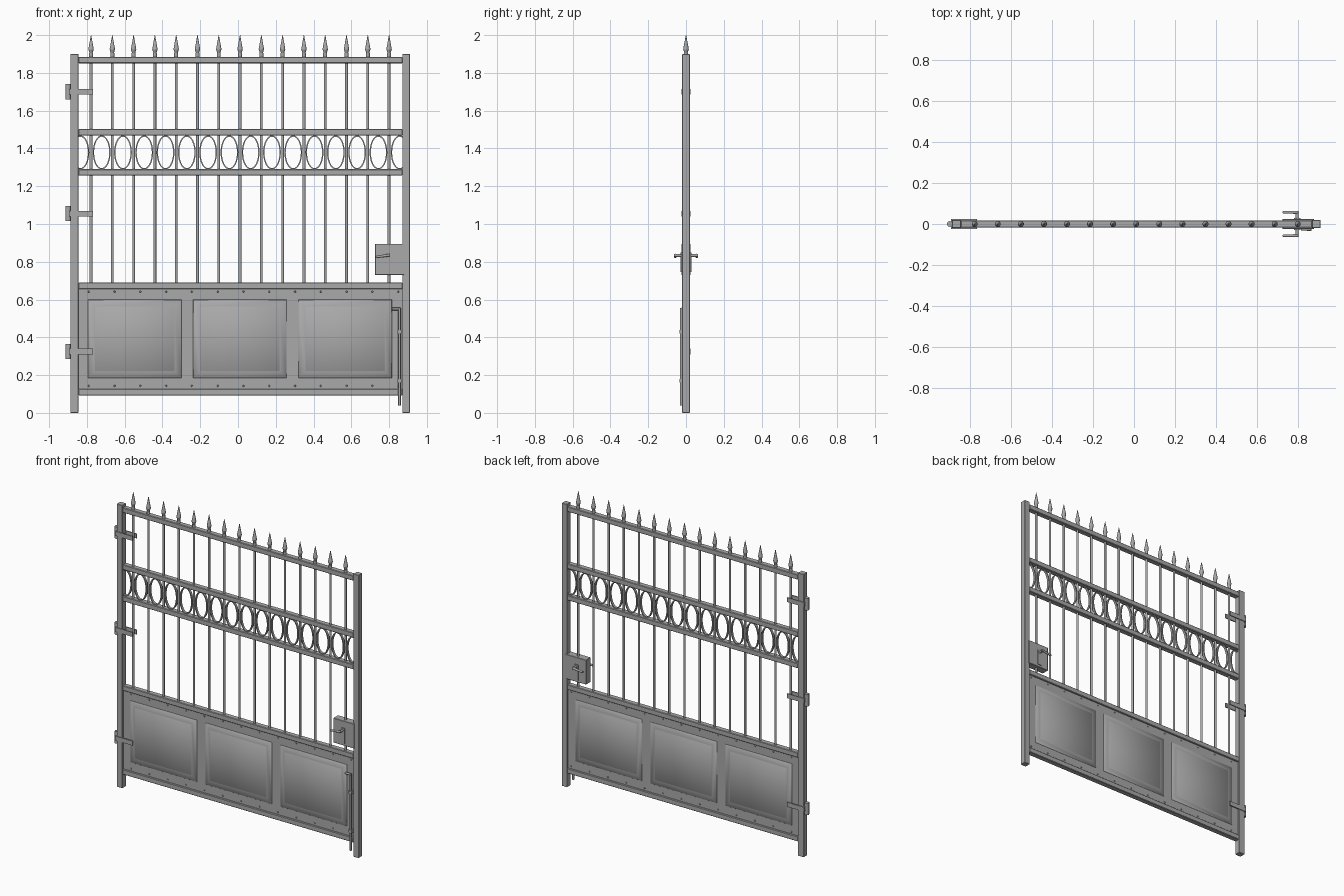
import bpy, bmesh, math
from mathutils import Matrix, Vector

if "Cube" in bpy.data.objects:
    bpy.data.objects.remove(bpy.data.objects["Cube"], do_unlink=True)

steel = bpy.data.materials.new("grey_steel")
steel.use_nodes = True
GREY = (0.4, 0.4, 0.4, 1)
steel.diffuse_color = GREY
steel.node_tree.nodes["Principled BSDF"].inputs["Base Color"].default_value = GREY


def finish(name, bm, smooth=None):
    bmesh.ops.recalc_face_normals(bm, faces=bm.faces)
    mesh = bpy.data.meshes.new(name)
    bm.to_mesh(mesh)
    bm.free()
    mesh.materials.append(steel)
    ob = bpy.data.objects.new(name, mesh)
    bpy.context.collection.objects.link(ob)
    if smooth:
        bpy.ops.object.select_all(action="DESELECT")
        ob.select_set(True)
        bpy.context.view_layer.objects.active = ob
        bpy.ops.object.shade_smooth_by_angle(angle=math.radians(smooth))
    return ob


def add_box(bm, x0, x1, y0, y1, z0, z1):
    m = Matrix.Translation(((x0 + x1) / 2, (y0 + y1) / 2, (z0 + z1) / 2))
    m = m @ Matrix.Diagonal((x1 - x0, y1 - y0, z1 - z0, 1))
    bmesh.ops.create_cube(bm, size=1, matrix=m)


def box(name, *dims, bevel=0.0):
    bm = bmesh.new()
    add_box(bm, *dims)
    if bevel:
        bmesh.ops.bevel(bm, geom=bm.edges[:], offset=bevel, segments=1, affect="EDGES")
    return finish(name, bm)


def add_rod(bm, a, b, r, r2=None, sides=10):
    a, b = Vector(a), Vector(b)
    d = b - a
    m = Matrix.Translation((a + b) / 2) @ d.to_track_quat("Z", "Y").to_matrix().to_4x4()
    bmesh.ops.create_cone(bm, cap_ends=True, segments=sides, radius1=r,
                          radius2=r if r2 is None else r2, depth=d.length, matrix=m)


# Posts and rails
LEFT, RIGHT = -0.845, 0.87
box("hinge_post", -0.888, LEFT, -0.02, 0.02, 0, 1.9, bevel=0.002)
box("latch_post", RIGHT, 0.91, -0.02, 0.02, 0, 1.9, bevel=0.002)
for name, z in (("bottom_rail", 0.11), ("panel_rail", 0.673), ("lower_ring_rail", 1.273),
                ("upper_ring_rail", 1.485), ("top_rail", 1.868)):
    box(name, LEFT, RIGHT, -0.018, 0.018, z - 0.017, z + 0.017, bevel=0.003)

# Upright bars with spear heads
BARS, PITCH, FIRST = 15, 0.1127, -0.778
bars, spears = bmesh.new(), bmesh.new()
for i in range(BARS):
    x = FIRST + i * PITCH
    add_rod(bars, (x, 0, 0.68), (x, 0, 1.9), 0.0075)
    add_rod(spears, (x, 0, 1.88), (x, 0, 1.905), 0.011)
    add_rod(spears, (x, 0, 1.9), (x, 0, 1.925), 0.007, 0.015)
    add_rod(spears, (x, 0, 1.925), (x, 0, 2.0), 0.015, 0.001)
finish("upright_bars", bars, 40)
finish("spear_heads", spears, 40)

# Oval rings between the two ring rails
rings = bmesh.new()
STEPS = 32
for i in range(BARS + 1):
    cx = FIRST + (i - 0.5) * PITCH
    loops = []
    for s in range(STEPS):
        a = 2 * math.pi * s / STEPS
        c, sn = math.cos(a), math.sin(a)
        loops.append([rings.verts.new((cx + c * (0.040 + dr), y, 1.379 + sn * (0.083 + dr)))
                      for dr, y in ((0, -0.008), (0.007, -0.008), (0.007, 0.008), (0, 0.008))])
    for s in range(STEPS):
        p, q = loops[s], loops[(s + 1) % STEPS]
        for k in range(4):
            n = (k + 1) % 4
            rings.faces.new((p[k], p[n], q[n], q[k]))
finish("oval_rings", rings, 40)

# Sheet panel with three raised fields on each face
box("sheet_panel", LEFT, RIGHT, -0.008, 0.008, 0.12, 0.66)
fields = bmesh.new()
for cx in (-0.547, 0.01, 0.567):
    for side in (-1, 1):
        levels = []
        for inset, y in ((0, 0.008), (0.002, 0.011), (0.035, 0.012), (0.038, 0.015)):
            w, h = 0.247 - inset, 0.207 - inset
            levels.append([fields.verts.new((cx + sx * w, side * y, 0.392 + sz * h))
                           for sx, sz in ((-1, -1), (1, -1), (1, 1), (-1, 1))])
        for lo, hi in zip(levels, levels[1:]):
            for k in range(4):
                n = (k + 1) % 4
                fields.faces.new((lo[k], lo[n], hi[n], hi[k]))
        fields.faces.new(levels[-1])
        fields.faces.new(levels[0][::-1])
finish("raised_fields", fields, 70)

# Rivets along the panel edges
rivets = bmesh.new()
for i in range(13):
    x = -0.79 + i * 0.1365
    for z in (0.642, 0.143):
        for side in (-1, 1):
            add_rod(rivets, (x, side * 0.006, z), (x, side * 0.013, z), 0.006, 0.003, 8)
finish("rivets", rivets, 40)

# Hinges: pin barrel plus straps on both faces
for label, z in (("lower", 0.325), ("middle", 1.055), ("upper", 1.7)):
    bm = bmesh.new()
    add_rod(bm, (-0.899, 0, z - 0.04), (-0.899, 0, z + 0.04), 0.014, sides=16)
    for side in (-1, 1):
        y = sorted((side * 0.018, side * 0.025))
        add_box(bm, -0.895, -0.767, *y, z - 0.015, z + 0.015)
    add_box(bm, -0.895, -0.885, -0.025, 0.025, z - 0.015, z + 0.015)
    finish(label + "_hinge", bm, 40)

# Lock case with a plate and lever on each face
box("lock_case", 0.725, 0.88, -0.025, 0.025, 0.73, 0.895, bevel=0.002)
handles = bmesh.new()
for side in (-1, 1):
    add_box(handles, 0.782, 0.812, *sorted((side * 0.024, side * 0.03)), 0.745, 0.848)
    add_rod(handles, (0.797, side * 0.02, 0.833), (0.797, side * 0.062, 0.833), 0.008)
    add_rod(handles, (0.803, side * 0.057, 0.835), (0.727, side * 0.057, 0.825), 0.008, 0.006)
finish("lever_handles", handles, 40)

# Drop bolt with a bent grip and two guides
bolt = bmesh.new()
add_rod(bolt, (0.855, -0.025, 0.04), (0.855, -0.025, 0.555), 0.007)
add_rod(bolt, (0.861, -0.025, 0.55), (0.815, -0.025, 0.55), 0.007)
for z in (0.17, 0.43):
    add_box(bolt, 0.844, 0.866, -0.034, -0.006, z - 0.01, z + 0.01)
finish("drop_bolt", bolt, 40)
